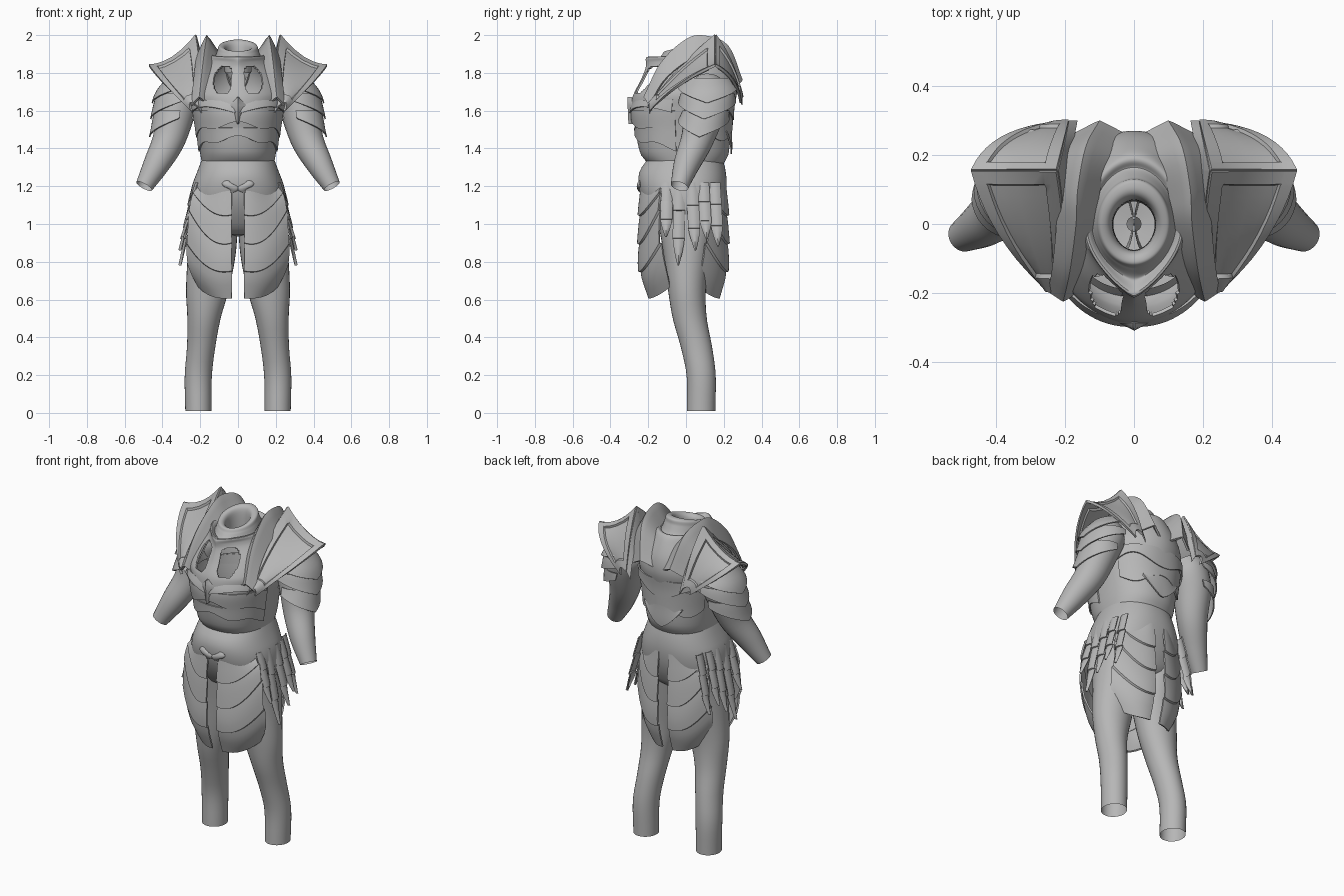
import bpy, bmesh, math
from mathutils import Vector
from math import sin, cos, pi

if "Cube" in bpy.data.objects:
    bpy.data.objects.remove(bpy.data.objects["Cube"])

steel = bpy.data.materials.new("steel_grey")
steel.diffuse_color = (0.47, 0.47, 0.47, 1)
steel.use_nodes = True
steel.node_tree.nodes["Principled BSDF"].inputs["Base Color"].default_value = steel.diffuse_color
parts = []


def at(table, t):
    """Smooth interpolation of table rows (key, values...) at key t."""
    n = len(table)
    t = min(max(t, table[0][0]), table[-1][0])
    i = next(k for k in range(n - 1) if t <= table[k + 1][0])

    def slope(k, j):
        a, b = table[max(k - 1, 0)], table[min(k + 1, n - 1)]
        return (b[j] - a[j]) / (b[0] - a[0])
    p, q = table[i], table[i + 1]
    h = q[0] - p[0]
    s = (t - p[0]) / h
    return [(2*s**3 - 3*s*s + 1)*p[j] + (3*s*s - 2*s**3)*q[j]
            + h*((s**3 - 2*s*s + s)*slope(i, j) + (s**3 - s*s)*slope(i + 1, j))
            for j in range(1, len(p))]


def span(a, b, n):
    return [a + (b - a)*i/n for i in range(n + 1)]


def grid(name, fn, us, vs, wrap=False, thick=0, mirror=False, drop=None):
    """Surface from fn(u, v), optionally closed in u, thickened and mirrored."""
    bm = bmesh.new()
    rows = [[bm.verts.new(fn(u, v)) for u in us] for v in vs]
    n = len(us)
    for k, (a, b) in enumerate(zip(rows, rows[1:])):
        for i in range(n if wrap else n - 1):
            j = (i + 1) % n
            if not (drop and drop(us[i] + pi/n, (vs[k] + vs[k + 1])/2)):
                bm.faces.new((a[i], a[j], b[j], b[i]))
    bmesh.ops.recalc_face_normals(bm, faces=bm.faces)
    me = bpy.data.meshes.new(name)
    bm.to_mesh(me)
    bm.free()
    me.materials.append(steel)
    ob = bpy.data.objects.new(name, me)
    bpy.context.collection.objects.link(ob)
    if thick:
        m = ob.modifiers.new("thickness", 'SOLIDIFY')
        m.thickness, m.offset = thick, 0
    if mirror:
        ob.modifiers.new("mirror", 'MIRROR')
    parts.append(ob)
    return ob


def bands(n, sub=4):
    """Row values with doubled rows at each overlap between n bands."""
    return [(k + max(0.01, min(0.99, s/sub)))/n for k in range(n) for s in range(sub + 1)]


def oval(a, rx, yf, yb, e=0.9):
    s, c = sin(a), cos(a)
    return (rx*math.copysign(abs(s)**e, s), (yf if c > 0 else -yb)*math.copysign(abs(c)**e, c))


TURN = span(0, 2*pi, 96)[:-1]

# Torso, hips: (height, half width, front, back)
TORSO = [(1.32, .19, -.20, .20), (1.37, .20, -.24, .225), (1.5, .22, -.268, .235),
         (1.6, .24, -.285, .245), (1.68, .25, -.265, .26)]
HIPS = [(.935, .02, -.02, .02), (.945, .14, -.10, .11), (1.0, .225, -.16, .16), (1.1, .25, -.22, .20),
        (1.2, .243, -.25, .215), (1.28, .215, -.245, .21), (1.36, .185, -.19, .19)]
for name, tab, lo, hi in (("torso", TORSO, 1.32, 1.62), ("hips", HIPS, .935, 1.36)):
    grid(name, lambda a, z: (*oval(a, *at(tab, z)), z), TURN,
         ([.935, .94] if lo < 1 else []) + span(max(lo, .945), hi, 14), wrap=True)

# Shoulder yoke and neck collar: (step, front z, back z, half width, front, back)
YOKE = [(0, 1.61, 1.61, .24, -.288, .247), (1, 1.68, 1.70, .25, -.275, .265),
        (2, 1.76, 1.78, .22, -.235, .255), (3, 1.83, 1.86, .16, -.208, .22),
        (4, 1.88, 1.90, .14, -.205, .19), (5, 1.86, 1.89, .12, -.16, .16),
        (6, 1.89, 1.94, .105, -.125, .13), (7, 1.91, 1.97, .095, -.11, .12),
        (8, 1.89, 1.95, .07, -.085, .08), (9, 1.80, 1.80, .065, -.08, .07)]


def yoke(a, t):
    zf, zb, rx, yf, yb = at(YOKE, t)
    point = .55*max(0, cos(a))*max(0, 1 - abs(t - 3.5)/2.5)
    a += .15*(t - 2)*max(0, 1 - (t/2 - 1)**2)*sin(2*a)*(cos(a) > 0)
    return (*oval(a, rx, yf, yb, 1.03 + point), zf + (zb - zf)*(1 - cos(a))/2)


def opening(a, t):
    a = min(a, 2*pi - a)
    s, q = (a - .45)/.23, (t - 2.05)/.95
    return abs(s)**3 + abs(q)**3 < 1


FINE = span(0, 2*pi, 192)[:-1]
grid("yoke_collar", yoke, FINE, span(0, 9, 72), wrap=True, thick=.01, drop=opening)


# Overlapping breast and back plates
def torso_plate(name, mid, width, top, bottom, lift):
    def fn(u, v):
        z = top(u) + (bottom(u) - top(u))*v
        rx, yf, yb = at(TORSO, z)
        o = lift*(.2 + .8*v)
        x, y = oval(mid + u*width, rx + o, yf - o, yb + o)
        return x, y, z
    grid(name, fn, span(-1, 1, 40), span(0, 1, 8), thick=.008)


torso_plate("breast_plate", 0, 1.35, lambda u: 1.65 + .01*abs(u), lambda u: 1.585 + .035*sin(3*abs(u)), .010)
torso_plate("upper_rib_plate", 0, 1.4, lambda u: 1.6, lambda u: 1.53 - .06*abs(u)**1.5 + .012*cos(9*u), .008)
torso_plate("lower_rib_plate", 0, 1.4, lambda u: 1.51, lambda u: 1.455 - .06*abs(u)**1.5 + .012*cos(9*u), .006)
torso_plate("upper_back_plate", pi, 1.4, lambda u: 1.66, lambda u: 1.58 - .03*cos(6*u), .010)
torso_plate("middle_back_plate", pi, 1.1, lambda u: 1.6, lambda u: 1.47 + .03*cos(5*u), .008)
torso_plate("back_shield", pi, .55, lambda u: 1.52 - .03*abs(u), lambda u: 1.37 + .12*abs(u)**1.4, .014)

# Pointed chest boss and belt clasp
grid("chest_boss", lambda u, v: (u*.042*min(v/.3, (1 - v)/.7), -.285 - .022*(1 - abs(u)) + .006*v, 1.67 - .14*v),
     span(-1, 1, 4), [.001, .15, .3, .6, .999], thick=.008)
grid("belt_clasp", lambda a, p: (.04 + .045*sin(p)*cos(a), -.245 + .016*sin(p)*sin(a), 1.2 + .022*cos(p) + .012*cos(a)),
     span(0, 2*pi, 16)[:-1], span(.02, pi - .02, 8), wrap=True, mirror=True)

# Legs: (height, centre x, centre y, radius x, radius y)
LEG = [(.01, .21, .08, .069, .075), (.2, .21, .08, .072, .077), (.35, .195, .055, .075, .083),
       (.5, .18, .02, .088, .09), (.65, .162, .005, .113, .10), (.85, .138, .005, .127, .125),
       (1.05, .125, .005, .125, .16)]


def leg(a, z):
    cx, cy, rx, ry = at(LEG, z)
    return cx + rx*cos(a), cy + ry*sin(a), z


grid("leg", leg, TURN[::3], span(.01, 1.05, 24), wrap=True, mirror=True)

# Arms: (step, centre x, y, z, radius), rings square to the path
ARM = [(0, .255, .12, 1.76, .07), (1, .29, .115, 1.70, .105), (2, .33, .10, 1.6, .107),
       (3, .365, .06, 1.45, .087), (4, .43, .005, 1.32, .07), (5, .497, -.035, 1.20, .047)]


def arm(a, t):
    x, y, z, r = at(ARM, t)
    d = Vector(at(ARM, t + .05)[:3]) - Vector(at(ARM, t - .05)[:3])
    s = d.cross(Vector((0, 1, 0))).normalized()
    return Vector((x, y, z)) + r*(cos(a)*s + sin(a)*s.cross(d).normalized())


grid("arm", arm, TURN[::4], span(0, 5, 25), wrap=True, mirror=True)

# Layered upper arm scales with pointed lower edges: (height, x, y, radius)
ARM_Z = [(1.40, .385, .055, .08), (1.46, .36, .07, .088), (1.6, .33, .105, .108),
         (1.7, .295, .115, .125), (1.78, .26, .115, .105)]
for k, (zt, zb) in enumerate(((1.60, 1.46), (1.69, 1.555), (1.77, 1.64))):
    def scale(a, v):
        z = zt + (zb + .055*abs(a) - zt)*v
        x, y, r = at(ARM_Z, z)
        r += .002 + .018*v
        return x + r*cos(a), y + 1.1*r*sin(a), z
    grid("arm_scale_%d" % (k + 1), scale, span(-1.8, 1.8, 20), span(0, 1, 6), thick=.007, mirror=True)


# Pauldrons: front and back panels with raised rims
def bez(p, t):
    a, b, c = map(Vector, p)
    return a*(1 - t)**2 + b*2*t*(1 - t) + c*t*t


APEX, TIP = (.222, .155, 2.0), (.472, .155, 1.84)
PANELS = {"front": ((APEX, (.19, -.04, 1.84), (.215, -.195, 1.62)), (TIP, (.42, -.04, 1.76), (.245, -.19, 1.60))),
          "back": ((APEX, (.20, .25, 1.88), (.19, .297, 1.67)), (TIP, (.42, .27, 1.78), (.23, .29, 1.64)))}
for name, (inner, outer) in PANELS.items():
    def base(u, v):
        p = bez(inner, v).lerp(bez(outer, v), u)
        b = 4*u*(1 - u)
        return p + b*Vector((.02*v, 0, .03*v - .04*(1 - v)))

    def panel(u, v):
        p = base(u, v)
        if .15 < u < .85 and .1 < v < .87:
            n = (base(u + .01, v) - base(u - .01, v)).cross(base(u, v + .01) - base(u, v - .01)).normalized()
            p -= n*math.copysign(.010, n.z)
        return p

    # Inner wall closes the pauldron towards the neck
    def wall(u, v):
        return bez(inner, v) + u*Vector((-.025, 0, -.10*(1 - .6*v)))
    grid("pauldron_" + name, panel, [0, .08, .14, .16, .3, .5, .7, .84, .86, .93, 1],
         [0, .09, .11, .2, .3, .4, .5, .6, .7, .8, .86, .88, .94, 1], thick=.014, mirror=True)
    grid("pauldron_wall_" + name, wall, span(0, 1, 3), span(0, 1, 12), thick=.006, mirror=True)

# Curved neck guards beside the collar: crest path (step, x, y, z)
CREST = [(0, .205, -.22, 1.67), (1, .185, -.13, 1.85), (2, .168, 0, 1.972), (3, .163, .1, 1.992),
         (4, .14, .22, 1.94), (5, .10, .295, 1.76)]


def guard(u, t):
    x, y, z = at(CREST, t)
    drop = (.12 if u > 0 else .10)*sin(pi*(.12 + .76*t/5))
    return x + (.04 + .006*t)*u, y*(1 - .12*abs(u)), z - drop*abs(u)


grid("neck_guard", guard, [-1, -.6, -.3, -.12, 0, .12, .3, .6, 1], span(0, 5, 25), thick=.012, mirror=True)

# Front and back skirt plates with overlapping leaf layers
EDGE = [(0, .195), (.3, .24), (.7, .265), (.88, .262), (1, .205)]
DEPTH = [(0, .243), (.4, .25), (.75, .245), (1, .19)]
for name, side, wide, deep in (("front", -1, 1, 1), ("back", 1, .9, .89)):
    def skirt(u, v):
        x = .033 + (at(EDGE, v)[0]*wide - .033)*u
        z = 1.2 + (.605 + .06*u**3 - 1.2)*v + (.14*u**1.6 - .03*sin(pi*u))*sin(pi*v)
        y = at(DEPTH, v)[0]*deep - .11*u*u - .008 + .012*((4*v) % 1)
        return x, side*y, z
    grid(name + "_skirt_plate", skirt, span(0, 1, 14), bands(4), thick=.01, mirror=True)

# Hanging hip strips in overlapping pieces
for k, (y0, tip) in enumerate(((-.10, .93), (-.035, .78), (.03, .86), (.09, .92), (.15, .88))):
    def strip(u, v):
        w = .03*(1 if v < .66 else max(.03, 1 - ((v - .66)/.34)**1.5))
        x = .236*math.sqrt(1 - (y0/.30)**2) + .07*v - .012*u*u + .008*((3*v) % 1)
        return x, y0 + .02*v*(1 if y0 > 0 else -.3) + w*u, 1.22 + (tip - 1.22)*v
    grid("hip_strip_%d" % (k + 1), strip, span(-1, 1, 4), bands(3), thick=.007, mirror=True)

# Bake modifiers, then smooth while keeping edges sharp
deps = bpy.context.evaluated_depsgraph_get()
deps.update()
for ob in parts:
    me = bpy.data.meshes.new_from_object(ob.evaluated_get(deps))
    ob.modifiers.clear()
    ob.data = me
    me.polygons.foreach_set("use_smooth", [True]*len(me.polygons))
    me.set_sharp_from_angle(angle=math.radians(35))
